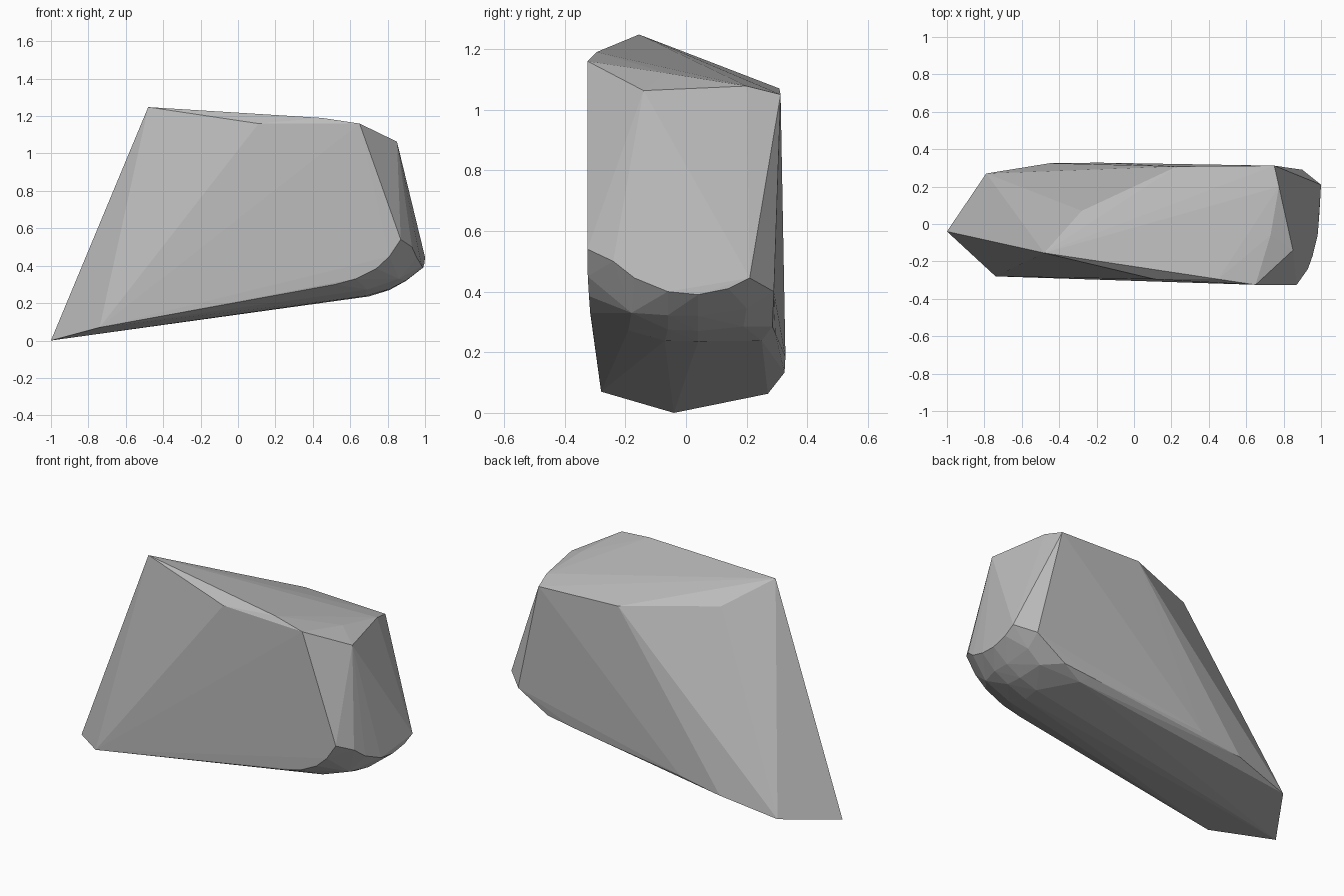
import bpy, bmesh

# tapered toe at the low left end
toe = [(-1, -.04, 0), (-.74, -.28, .07), (-.79, .27, .063)]

# sloping crown
crown = [(-.48, -.155, 1.248), (.11, -.295, 1.16), (.45, -.295, 1.19),
         (.65, -.325, 1.16), (.73, -.06, 1.12), (.85, -.14, 1.063),
         (.775, .2, 1.078), (.75, .312, 1.05), (.23, .308, 1.07),
         (-.28, .07, 1.115)]

# lower edge of the back side
back_edge = [(-.45, .325, .133), (-.19, .328, .185), (.54, .295, .262),
             (.71, .285, .285), (.90, .29, .40)]

# lower edge of the blunt right end
end_edge = [(.87, -.325, .54), (.93, -.24, .50), (.955, -.17, .445),
            (.982, -.06, .40), (.99, .04, .39), (.996, .14, .41),
            (1, .21, .445)]

# rounded heel underneath: lower front edge, then two inner rows
heel = [(.52, -.311, .30), (.63, -.316, .33), (.74, -.32, .385), (.81, -.324, .45),
        (.86, -.18, .33), (.90, -.06, .322), (.90, .04, .32), (.89, .2, .345),
        (.69, -.19, .272), (.81, -.06, .275), (.81, .04, .27), (.80, .19, .285),
        (.68, -.07, .238), (.70, .04, .236), (.58, .25, .238)]

stone = bpy.data.materials.new("stone grey")
stone.diffuse_color = (.5, .5, .5, 1)

# wrap the corners in a faceted convex skin
bm = bmesh.new()
for p in toe + crown + back_edge + end_edge + heel:
    bm.verts.new(p)
hull = bmesh.ops.convex_hull(bm, input=bm.verts[:])
loose = [v for v in bm.verts if not v.link_faces]
bmesh.ops.delete(bm, geom=loose, context='VERTS')
bmesh.ops.recalc_face_normals(bm, faces=bm.faces[:])

mesh = bpy.data.meshes.new("rock")
bm.to_mesh(mesh)
bm.free()
mesh.materials.append(stone)
rock = bpy.data.objects.new("rock", mesh)
bpy.context.collection.objects.link(rock)
